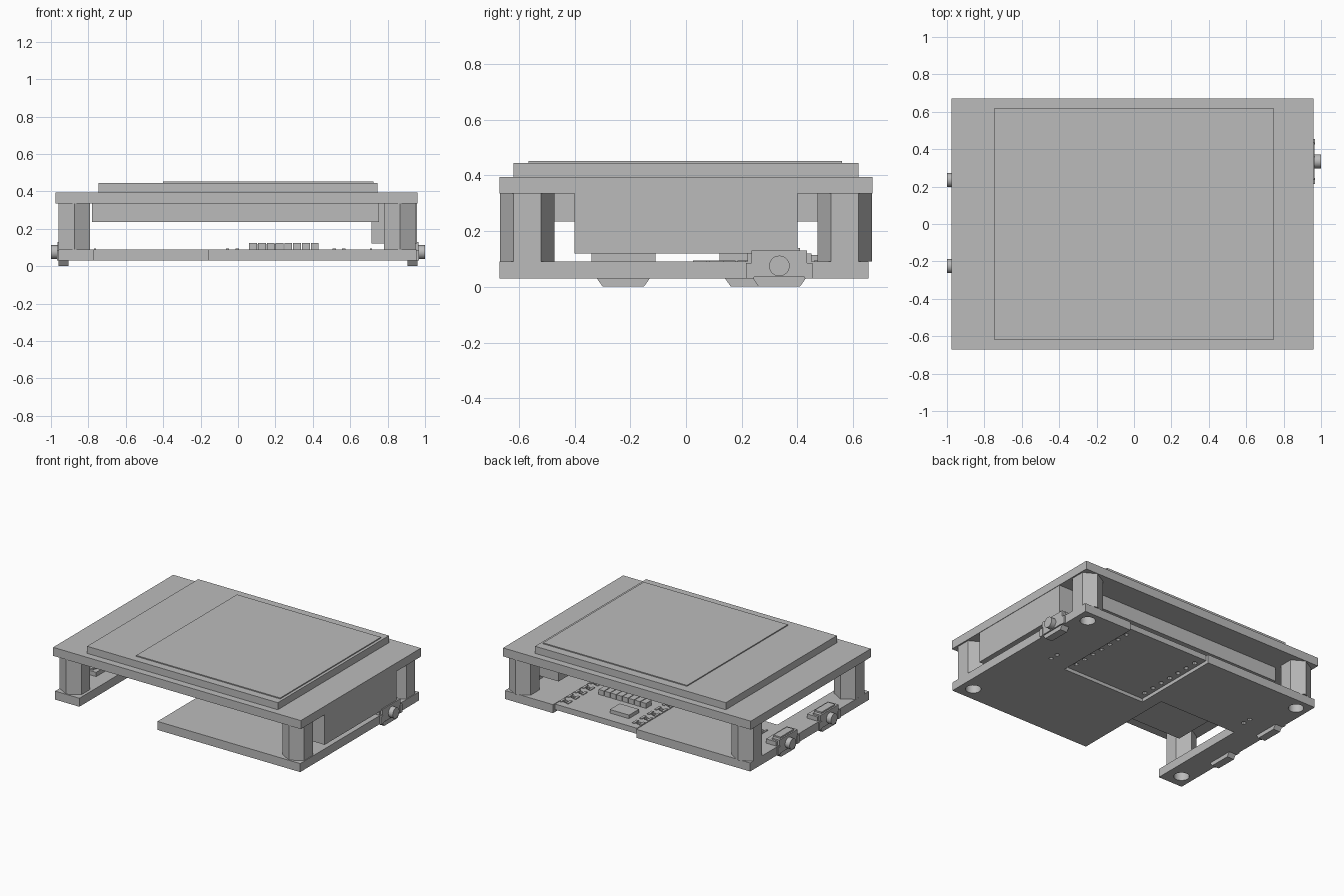
import bpy, bmesh, math
from mathutils import Matrix, Vector

cube = bpy.data.objects.get("Cube")
if cube:
    bpy.data.objects.remove(cube, do_unlink=True)

grey = bpy.data.materials.new("plain grey")
grey.use_nodes = True
COLOUR = (0.5, 0.5, 0.5, 1)
grey.diffuse_color = COLOUR
grey.node_tree.nodes["Principled BSDF"].inputs["Base Color"].default_value = COLOUR


def finish(name, bm):
    bmesh.ops.recalc_face_normals(bm, faces=bm.faces)
    mesh = bpy.data.meshes.new(name)
    bm.to_mesh(mesh)
    bm.free()
    mesh.materials.append(grey)
    obj = bpy.data.objects.new(name, mesh)
    bpy.context.collection.objects.link(obj)
    return obj


def add_box(bm, x, y, z):
    size = [b - a for a, b in (x, y, z)]
    mid = [(a + b) / 2 for a, b in (x, y, z)]
    bmesh.ops.create_cube(bm, size=1, matrix=Matrix.Translation(mid) @ Matrix.Diagonal((*size, 1)))


def box(name, x, y, z):
    bm = bmesh.new()
    add_box(bm, x, y, z)
    return finish(name, bm)


def add_prism(bm, points, shift):
    """Extrude a flat outline of 3D points along a shift."""
    face = bm.faces.new([bm.verts.new(p) for p in points])
    new = bmesh.ops.extrude_face_region(bm, geom=[face])["geom"]
    bmesh.ops.translate(bm, vec=shift, verts=[v for v in new if isinstance(v, bmesh.types.BMVert)])
    return new


def add_cylinder(bm, centre, radius, depth, sides=24, turn=Matrix()):
    bmesh.ops.create_cone(bm, cap_ends=True, segments=sides, radius1=radius, radius2=radius,
                          depth=depth, matrix=Matrix.Translation(centre) @ turn)


def prism(name, points, shift):
    bm = bmesh.new()
    add_prism(bm, points, Vector(shift))
    # restore the starting cap if the extrusion consumed it
    bmesh.ops.holes_fill(bm, edges=[e for e in bm.edges if e.is_boundary], sides=0)
    return finish(name, bm)


def cut_holes(obj, spots, z, depth):
    bm = bmesh.new()
    for x, y, r in spots:
        add_cylinder(bm, (x, y, z), r, depth, 24 if r > 0.03 else 10)
    cutter = finish(obj.name + "_cutter", bm)
    cutter.hide_render = True
    cutter.hide_set(True)
    mod = obj.modifiers.new("holes", 'BOOLEAN')
    mod.object = cutter
    mod.solver = 'EXACT'
    # bake the cut and drop the cutter
    graph = bpy.context.evaluated_depsgraph_get()
    mesh = bpy.data.meshes.new_from_object(obj.evaluated_get(graph))
    obj.modifiers.clear()
    obj.data = mesh
    bpy.data.objects.remove(cutter, do_unlink=True)


# Display stack
box("display_board", (-.975, .96), (-.67, .67), (.335, .395))
box("display_panel", (-.745, .745), (-.62, .62), (.395, .445))
box("display_screen", (-.4, .725), (-.565, .56), (.445, .452))

# Parts hung under the display board
box("battery", (-.78, .755), (-.48, .48), (.235, .335))
box("side_connector", (.715, .957), (-.4, .4), (.12, .335))

# Lower board with a front notch and a slot for the controller at the back
outline = [(-.96, -.67), (-.77, -.67), (-.77, .08), (-.16, .08), (-.16, -.67), (.955, -.67),
           (.955, .655), (.58, .655), (.58, 0), (-.07, 0), (-.07, .655), (-.96, .655)]
lower_board = prism("lower_board", [(x, y, .03) for x, y in outline], (0, 0, .06))
corners = [(x, y) for x in (-.875, .865) for y in (-.57, .57)]
leads = [(.735, .05), (.735, .11), (-.74, .21), (-.74, .27)]
cut_holes(lower_board, [(x, y, .05) for x, y in corners] + [(x, y, .015) for x, y in leads], .06, .2)

# Hexagonal hollow standoffs
for n, (x, y) in enumerate(corners):
    bm = bmesh.new()
    ring = lambda r, z, k: [bm.verts.new((x + r * math.sin(i * math.tau / k),
                                          y + r * math.cos(i * math.tau / k), z)) for i in range(k)]
    loops = [ring(r, z, 24 if r < .09 else 6) for r in (.098, .05) for z in (.09, .335)]
    for low, high in (loops[:2], loops[2:]):
        k = len(low)
        for i in range(k):
            bm.faces.new((low[i], low[(i + 1) % k], high[(i + 1) % k], high[i]))
    for a, b in ((0, 2), (1, 3)):
        rim = [bm.edges.get((l[i], l[i - 1])) for l in (loops[a], loops[b]) for i in range(len(l))]
        bmesh.ops.triangle_fill(bm, edges=rim, use_beauty=True)
    finish(f"standoff_{n + 1}", bm)

# Controller module with two rows of pads
module = box("controller_module", (-.065, .575), (.005, .64), (.05, .09))
pins = [(x, .07 + i * .083) for x in (-.03, .54) for i in range(7)]
cut_holes(module, [(x, y, .016) for x, y in pins], .07, .2)
bm = bmesh.new()
for x, y in pins:
    for side in (-1, 1):
        add_box(bm, (x + side * .026 - .009, x + side * .026 + .009), (y - .025, y + .025), (.09, .095))
finish("controller_pads", bm)
box("controller_chip", (.06, .21), (.44, .55), (.09, .115))
bm = bmesh.new()
for i in range(8):
    left = .06 + i * .047
    add_box(bm, (left, left + .042), (.3, .36), (.09, .125))
finish("component_row", bm)


# Side push buttons: base, flange, lower tab, collar and plunger
def button(name, side, y):
    bm = bmesh.new()
    span = lambda a, b: tuple(sorted((side * a, side * b)))
    add_box(bm, span(.87, .95), (y - .115, y + .115), (.09, .12))
    add_box(bm, span(.905, .965), (y - .1, y + .1), (.035, .13))
    add_box(bm, span(.9, .955), (y - .075, y + .075), (.12, .14))
    for s in (-1, 1):
        add_box(bm, span(.925, .968), (y + s * .105 - .015, y + s * .105 + .015), (.03, .085))
    turn = Matrix.Rotation(math.pi / 2, 4, 'Y')
    add_cylinder(bm, (side * .975, y, .075), .037, .05, 24, turn)
    finish(name, bm)
    tab = [(side * .905, y + a, z) for a, z in ((-.095, .03), (-.075, .002), (.075, .002), (.095, .03))]
    prism(name + "_tab", tab, (side * .055, 0, 0))


button("left_button", 1, .335)
button("right_button_back", -1, .235)
button("right_button_front", -1, -.225)

# Small solder pads beside the connector and the notch
for n, (x, y) in enumerate(leads):
    box(f"solder_pad_{n + 1}", (x - .03, x - .018), (y - .025, y + .025), (.09, .095))

# Rounded parts shade smoothly, hard edges stay sharp
bpy.ops.object.select_all(action='DESELECT')
for obj in bpy.context.collection.objects:
    if obj.type == 'MESH' and obj.name.split("_")[0] in ("left", "right", "lower", "standoff", "controller"):
        obj.select_set(True)
        bpy.context.view_layer.objects.active = obj
bpy.ops.object.shade_smooth_by_angle(angle=math.radians(30))
# The bottom rests on the ground plane
for obj in bpy.context.selected_objects:
    obj.select_set(False)
